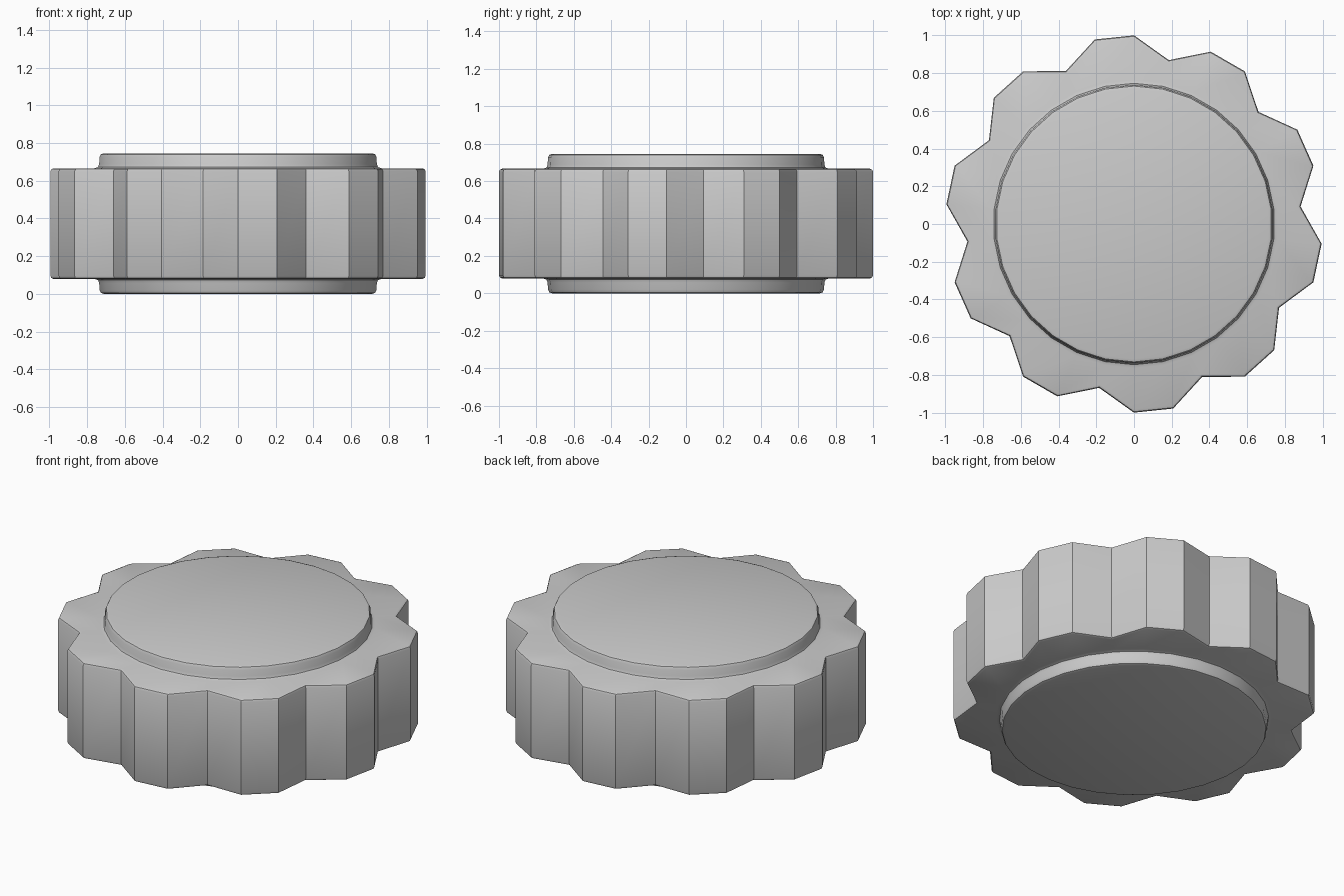
import bpy, bmesh, math

if "Cube" in bpy.data.objects:
    bpy.data.objects.remove(bpy.data.objects["Cube"])

SIDES = 30            # 10 teeth, 3 points each
HEIGHT = 0.745


def ring(bm, radius, z, inset=None):
    """One loop of the knob: round, or toothed when an inset is given."""
    loop = []
    for k in range(SIDES):
        a = math.radians(6 + 12 * k)
        r = radius
        if inset is not None:
            r = (0.888 if k % 3 == 0 else 1.0) - inset
        loop.append(bm.verts.new((r * math.cos(a), r * math.sin(a), z)))
    return loop


# Upper half profile: (radius, z, tooth inset), from cap to tooth wall
upper = [
    (0.716, 0.745, None), (0.731, 0.740, None), (0.738, 0.725, None),   # cap edge
    (0.740, 0.688, None), (0.746, 0.672, None), (0.764, 0.666, None),   # fillet
    (0, 0.666, 0.017), (0, 0.661, 0.005), (0, 0.649, 0.0),              # tooth edge
]
profile = [(r, HEIGHT - z, i) for r, z, i in upper] + upper[::-1]

# Toothed knob with a raised disc on both sides
bm = bmesh.new()
loops = [ring(bm, r, z, i) for r, z, i in profile]
for low, high in zip(loops, loops[1:]):
    for k in range(SIDES):
        n = (k + 1) % SIDES
        bm.faces.new((low[k], low[n], high[n], high[k]))
bm.faces.new(loops[0][::-1])
bm.faces.new(loops[-1])
bmesh.ops.recalc_face_normals(bm, faces=bm.faces)

mesh = bpy.data.meshes.new("toothed_knob")
bm.to_mesh(mesh)
bm.free()
knob = bpy.data.objects.new("toothed_knob", mesh)
bpy.context.collection.objects.link(knob)
bpy.context.view_layer.objects.active = knob
knob.select_set(True)
bpy.ops.object.shade_smooth_by_angle(angle=math.radians(35))
